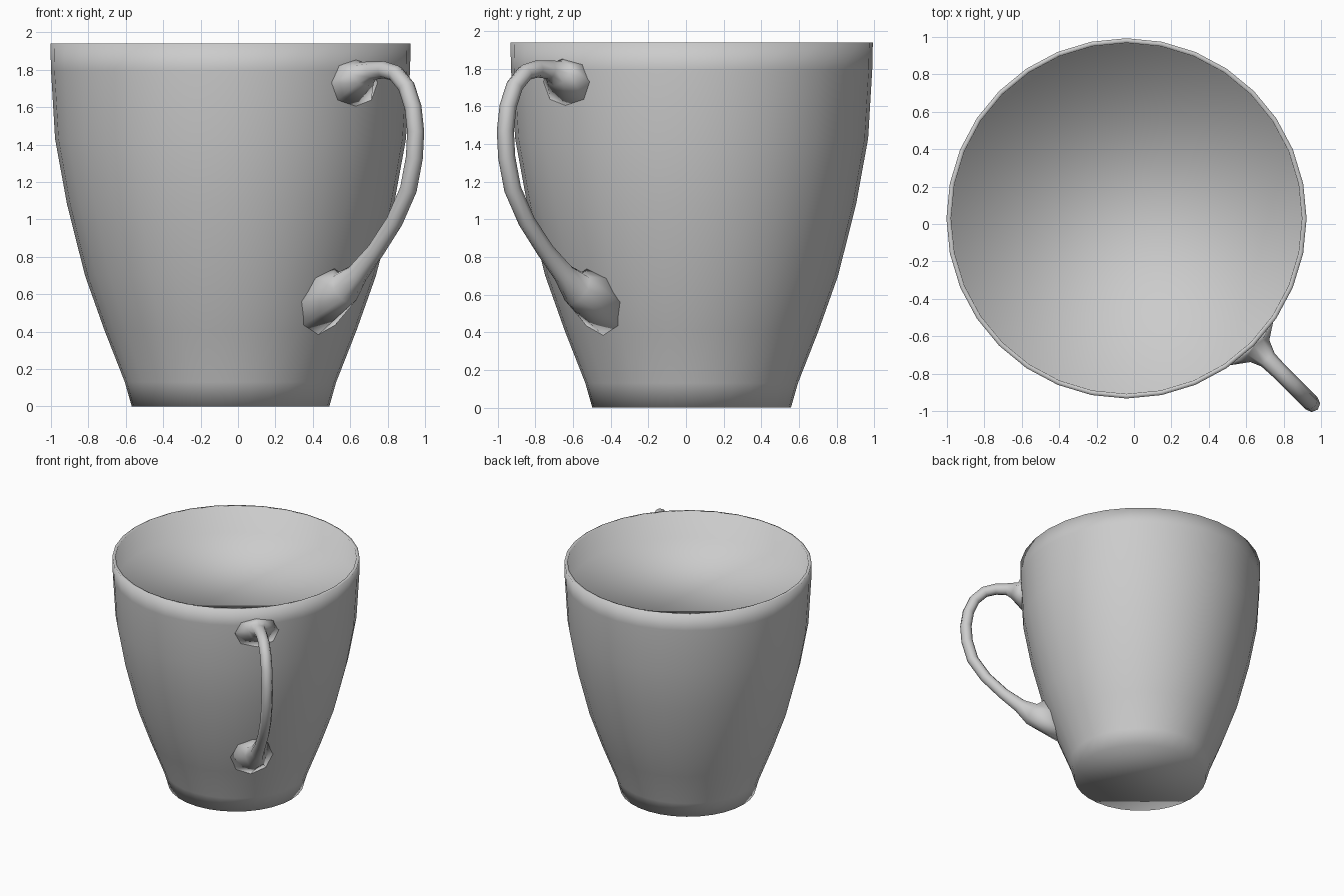
import bpy, bmesh, math
from mathutils import Vector

cube = bpy.data.objects.get("Cube")
if cube:
    bpy.data.objects.remove(cube, do_unlink=True)

SIDES = 32
CENTRE = Vector((-0.04, 0.03, 0))

# Single glaze colour
glaze = bpy.data.materials.new("grey_glaze")
glaze.use_nodes = True
colour = (0.6, 0.6, 0.6, 1)
glaze.diffuse_color = colour
glaze.node_tree.nodes["Principled BSDF"].inputs["Base Color"].default_value = colour


def loft(name, rings):
    """Skin a list of closed rings and cap both ends."""
    bm = bmesh.new()
    loops = [[bm.verts.new(p) for p in ring] for ring in rings]
    n = len(loops[0])
    for a, b in zip(loops, loops[1:]):
        for i in range(n):
            j = (i + 1) % n
            bm.faces.new((a[i], a[j], b[j], b[i]))
    bm.faces.new(loops[0])
    bm.faces.new(loops[-1])
    bmesh.ops.recalc_face_normals(bm, faces=bm.faces)
    for f in bm.faces:
        f.smooth = True
    mesh = bpy.data.meshes.new(name)
    bm.to_mesh(mesh)
    bm.free()
    mesh.materials.append(glaze)
    obj = bpy.data.objects.new(name, mesh)
    bpy.context.collection.objects.link(obj)
    obj.location = CENTRE
    return obj


def circle(r, z):
    return [(r * math.cos(math.tau * i / SIDES), r * math.sin(math.tau * i / SIDES), z)
            for i in range(SIDES)]


# Cup body: outer wall up, over the thin rim, down to the flat surface inside
outer = [(0.528, 0), (0.565, 0.13), (0.675, 0.41), (0.778, 0.7), (0.874, 1.08),
         (0.938, 1.43), (0.96, 1.8), (0.963, 1.94)]
inner = [(0.938, 1.94), (0.932, 1.72)]
loft("cup_body", [circle(r, z) for r, z in outer + inner])


def wall_radius(z):
    for (r0, z0), (r1, z1) in zip(outer, outer[1:]):
        if z <= z1:
            return r0 + (r1 - r0) * (z - z0) / (z1 - z0)


# Handle: oval sections along a path (distance out, height, half width, half depth)
path = [(0.95, 1.73, 0.18, 0.13), (1.0, 1.775, 0.08, 0.075), (1.07, 1.795, 0.05, 0.05),
        (1.16, 1.80, 0.045, 0.046), (1.25, 1.78, 0.045, 0.046), (1.33, 1.71, 0.045, 0.046),
        (1.38, 1.6, 0.045, 0.046), (1.40, 1.47, 0.045, 0.046), (1.39, 1.33, 0.045, 0.046),
        (1.345, 1.16, 0.045, 0.046), (1.24, 0.99, 0.045, 0.046), (1.10, 0.835, 0.045, 0.048),
        (0.96, 0.71, 0.055, 0.06), (0.86, 0.63, 0.08, 0.1), (0.72, 0.56, 0.17, 0.18)]
out = Vector((1, -1, 0)).normalized()
side = Vector((1, 1, 0)).normalized()
up = Vector((0, 0, 1))
last = len(path) - 1
rings = []
for k, (u, z, w, h) in enumerate(path):
    a, b = path[max(k - 1, 0)], path[min(k + 1, last)]
    t = Vector((b[0] - a[0], b[1] - a[1])).normalized()
    ring = []
    for i in range(8):
        s = w * math.cos(math.tau * i / 8)
        d = h * math.sin(math.tau * i / 8)
        if k in (0, last):
            # end sections wrap onto the curved wall
            height = z + (d if k == 0 else -d)
            reach = math.sqrt((wall_radius(height) - 0.004) ** 2 - s * s)
        else:
            height, reach = z + t.x * d, u - t.y * d
        ring.append(out * reach + side * s + up * height)
    rings.append(ring)
loft("handle", rings)
